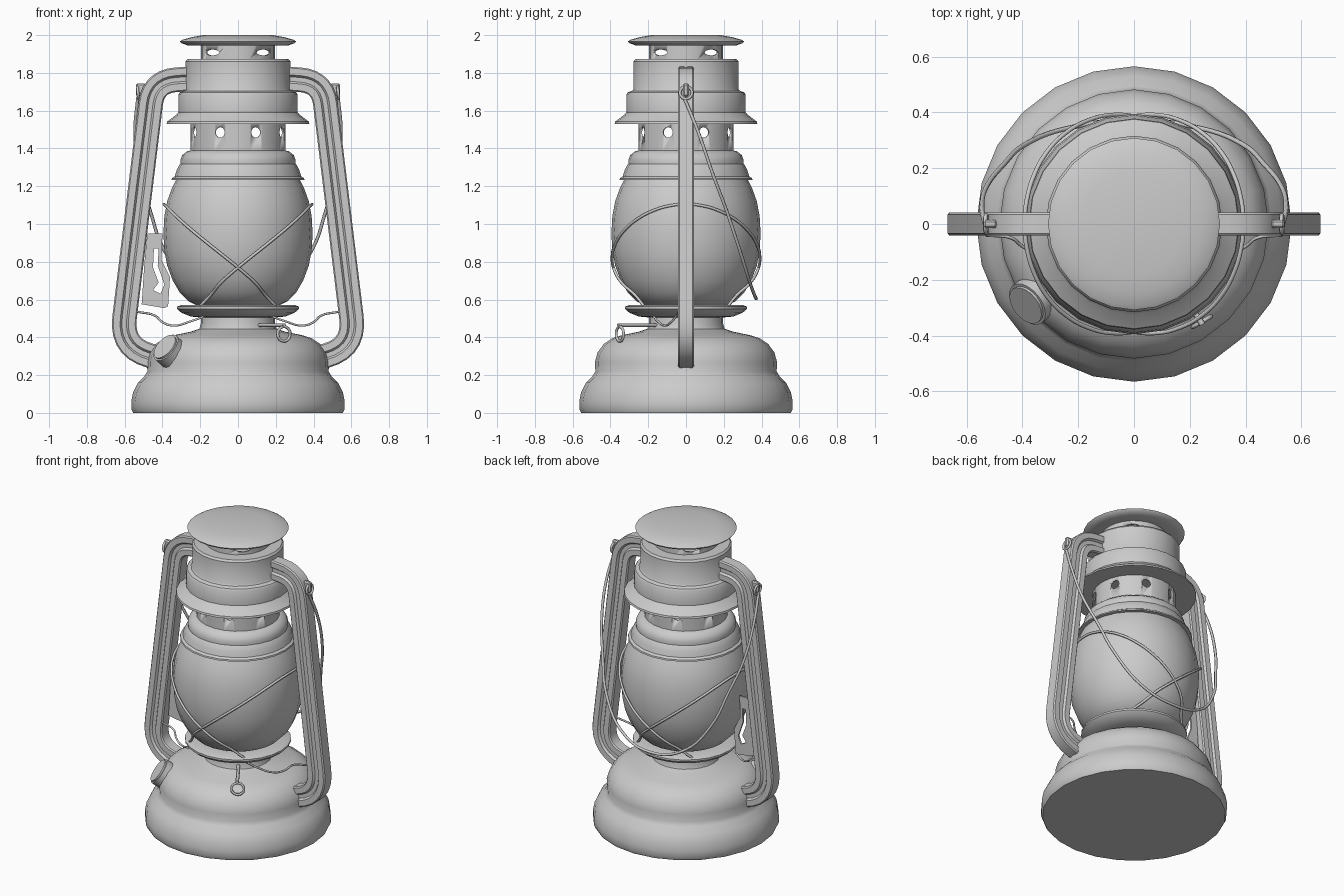
import bpy, bmesh, math
from mathutils import Vector, Matrix

if "Cube" in bpy.data.objects:
    bpy.data.objects.remove(bpy.data.objects["Cube"])

SEG = 24


def activate(ob):
    bpy.ops.object.select_all(action='DESELECT')
    ob.select_set(True)
    bpy.context.view_layer.objects.active = ob


def finish(name, bm, angle=35):
    bmesh.ops.recalc_face_normals(bm, faces=bm.faces)
    me = bpy.data.meshes.new(name)
    bm.to_mesh(me)
    bm.free()
    ob = bpy.data.objects.new(name, me)
    bpy.context.collection.objects.link(ob)
    activate(ob)
    bpy.ops.object.shade_smooth_by_angle(angle=math.radians(angle))
    return ob


def lathe(name, profile, ring=False):
    """Spin (radius, z) points; ring=True joins last to first, else both ends are capped."""
    bm = bmesh.new()
    rows = [[bm.verts.new((r * math.cos(2 * math.pi * i / SEG), r * math.sin(2 * math.pi * i / SEG), z))
             for i in range(SEG)] for r, z in profile]
    pairs = list(zip(rows, rows[1:])) + ([(rows[-1], rows[0])] if ring else [])
    for a, b in pairs:
        for i in range(SEG):
            j = (i + 1) % SEG
            bm.faces.new((a[i], a[j], b[j], b[i]))
    if not ring:
        bm.faces.new(rows[0])
        bm.faces.new(rows[-1])
    return finish(name, bm)


def wire(name, points, radius, cyclic=False):
    cu = bpy.data.curves.new(name, 'CURVE')
    cu.dimensions = '3D'
    cu.bevel_depth, cu.bevel_resolution, cu.resolution_u = radius, 1, 5
    cu.use_fill_caps = True
    sp = cu.splines.new('BEZIER')
    sp.bezier_points.add(len(points) - 1)
    for bp, p in zip(sp.bezier_points, points):
        bp.co = p
        bp.handle_left_type = bp.handle_right_type = 'AUTO'
    sp.use_cyclic_u = cyclic
    ob = bpy.data.objects.new(name, cu)
    bpy.context.collection.objects.link(ob)
    activate(ob)
    bpy.ops.object.convert(target='MESH')
    bpy.ops.object.shade_smooth()
    return ob


def circle(center, normal, radius, n=8):
    q = Vector(normal).to_track_quat('Z', 'Y')
    return [Vector(center) + q @ Vector((radius * math.cos(2 * math.pi * i / n),
                                         radius * math.sin(2 * math.pi * i / n), 0)) for i in range(n)]


def pierce(ob, count, radius, z, hole, stretch):
    """Cut a ring of radial holes through a tube wall."""
    bm = bmesh.new()
    for i in range(count):
        a = 2 * math.pi * (i + .5) / count
        m = (Matrix.Rotation(a, 4, 'Z') @ Matrix.Translation((radius, 0, z)) @
             Matrix.Diagonal((1, stretch, 1, 1)) @ Matrix.Rotation(math.pi / 2, 4, 'Y'))
        bmesh.ops.create_cone(bm, cap_ends=True, segments=12, radius1=hole, radius2=hole, depth=.12, matrix=m)
    cutter = finish("hole_cutter", bm)
    cutter.hide_render = True
    activate(ob)
    mod = ob.modifiers.new("holes", 'BOOLEAN')
    mod.operation, mod.object, mod.solver = 'DIFFERENCE', cutter, 'EXACT'
    bpy.ops.object.modifier_apply(modifier=mod.name)
    bpy.data.objects.remove(cutter)


# Fuel tank base and burner neck
lathe("fuel_tank", [(.555, 0), (.565, .02), (.565, .06), (.555, .11), (.53, .16), (.495, .195), (.48, .22),
                    (.482, .27), (.468, .32), (.435, .365), (.39, .395), (.345, .41), (.25, .43),
                    (.205, .445), (.197, .47), (.197, .52)])
lathe("globe_plate", [(.195, .505), (.25, .51), (.3, .53), (.322, .55), (.322, .562), (.305, .57), (.22, .572)])

# Glass globe
GLOBE = [(.21, .565), (.26, .59), (.31, .64), (.345, .7), (.375, .78), (.39, .86), (.395, .95),
         (.39, 1.04), (.375, 1.12), (.35, 1.19), (.325, 1.24)]
lathe("glass_globe", GLOBE)

# Collar over the globe
lathe("globe_collar", [(.31, 1.232), (.352, 1.232), (.35, 1.242), (.335, 1.252), (.325, 1.285), (.312, 1.31),
                       (.305, 1.318), (.305, 1.34), (.295, 1.365), (.27, 1.385), (.24, 1.392)])

# Pierced vent tubes
vent = lathe("vent_tube", [(.252, 1.38), (.252, 1.545), (.242, 1.545), (.242, 1.38)], ring=True)
pierce(vent, 8, .25, 1.485, .028, 1)
neck = lathe("chimney_neck", [(.197, 1.86), (.197, 1.955), (.187, 1.955), (.187, 1.86)], ring=True)
pierce(neck, 4, .195, 1.908, .016, 3.2)

# Stepped hood and top cap
lathe("hood", [(.25, 1.535), (.378, 1.53), (.375, 1.542), (.325, 1.58), (.316, 1.59), (.316, 1.685),
               (.308, 1.697), (.285, 1.705), (.278, 1.715), (.278, 1.86), (.268, 1.873), (.18, 1.875)])
lathe("top_cap", [(.19, 1.945), (.265, 1.945), (.3, 1.957), (.308, 1.967), (.295, 1.975), (.25, 1.988), (.185, 2.0)])


def rounded(corners, steps=7):
    """Polyline of (x, z, fillet length) with softened corners."""
    out = [Vector(corners[0][:2])]
    for p, c, n in zip(corners, corners[1:], corners[2:]):
        p2, v, n2 = Vector(p[:2]), Vector(c[:2]), Vector(n[:2])
        a, b = v + (p2 - v).normalized() * c[2], v + (n2 - v).normalized() * c[2]
        for i in range(steps + 1):
            t = i / steps
            out.append(a * (1 - t) ** 2 + v * 2 * t * (1 - t) + b * t * t)
    return out + [Vector(corners[-1][:2])]


# Side air tubes: grooved bar swept along a bent path, one per side
half = [(.065, .034), (.058, .042), (.022, .042), (.012, .028), (-.012, .028), (-.022, .042), (-.058, .042), (-.065, .034)]
section = half + [(-u, -v) for u, v in half]
path = rounded([(.24, 1.77, 0), (.448, 1.755, .12), (.62, .345, .16), (.40, .285, 0)])
for side, s in (("left", -1), ("right", 1)):
    bm = bmesh.new()
    rings = []
    for i, p in enumerate(path):
        t = (path[min(i + 1, len(path) - 1)] - path[max(i - 1, 0)]).normalized()
        rings.append([bm.verts.new((s * (p.x - t.y * u), v, p.y + t.x * u)) for u, v in section])
    for a, b in zip(rings, rings[1:]):
        for i in range(len(section)):
            j = (i + 1) % len(section)
            bm.faces.new((a[i], a[j], b[j], b[i]))
    bm.faces.new(rings[0])
    bm.faces.new(rings[-1])
    finish(side + "_air_tube", bm)

    # Handle lug and eye
    bm = bmesh.new()
    bmesh.ops.create_cube(bm, size=1, matrix=Matrix.Translation((s * .515, 0, 1.71)) @
                          Matrix.Diagonal((.05, .03, .07, 1)))
    bmesh.ops.bevel(bm, geom=bm.edges[:], offset=.008, segments=1, affect='EDGES')
    finish(side + "_handle_lug", bm)
    wire(side + "_handle_eye", circle((s * .53, 0, 1.695), (1, 0, .1), .032), .008, True)

    # Lift wire running from burner to tube
    wire(side + "_lift_wire", [(s * .18, -.17, .51), (s * .25, -.15, .485), (s * .34, -.11, .462),
                               (s * .4, -.08, .48), (s * .44, -.05, .515), (s * .53, -.04, .535)], .006)

    # Globe guard wire, high at the side and low at front and back
    pts = []
    for k in range(-10, 11):
        f = k / 10
        z = .565 + .54 * (math.cos(abs(f) * math.pi) * .28 + .72 - .44 * abs(f) ** 2.2)
        r = next((a[0] + (b[0] - a[0]) * (z - a[1]) / (b[1] - a[1])
                  for a, b in zip(GLOBE, GLOBE[1:]) if a[1] <= z <= b[1]), .3)
        ang = f * math.radians(132)
        r = max(r + .014, .3)
        pts.append((s * r * math.cos(ang), r * math.sin(ang), z))
    wire(side + "_guard_wire", pts, .008)

# Carrying bail, folded down to the back
bail = [(.53, -.01, 1.67), (.545, .06, 1.5), (.525, .14, 1.27), (.465, .215, 1.07), (.39, .285, .86), (.23, .345, .67)]
wire("carrying_bail", bail + [(0, .372, .605)] + [(-x, y, z) for x, y, z in reversed(bail)], .009)

# Wick adjuster stem and finger ring
wire("wick_stem", [(.1, -.14, .465), (.175, -.25, .465), (.245, -.36, .465)], .011)
wire("wick_ring", circle((.243, -.35, .418), (.5, -.85, 0), .038), .008, True)

# Filler cap on the tank shoulder
bm = bmesh.new()
axis = Vector((-.64, -.5, .58)).normalized()
bmesh.ops.create_cone(bm, cap_ends=True, segments=20, radius1=.085, radius2=.085, depth=.09,
                      matrix=Matrix.Translation(Vector((-.36, -.27, .325))) @
                      axis.to_track_quat('Z', 'Y').to_matrix().to_4x4())
bmesh.ops.bevel(bm, geom=[e for e in bm.edges if len(e.link_faces) == 2 and e.calc_face_angle() > 1],
                offset=.01, segments=2, affect='EDGES')
finish("filler_cap", bm)

# Slotted lift lever plate beside the left tube
cu = bpy.data.curves.new("lift_lever", 'CURVE')
cu.dimensions, cu.fill_mode, cu.extrude = '2D', 'BOTH', .006
outline = [(-.48, .95), (-.40, .95), (-.405, .81), (-.36, .72), (-.37, .565), (-.39, .555), (-.51, .575), (-.495, .8)]
slot = [(-.445, .87), (-.42, .87), (-.425, .78), (-.39, .68), (-.41, .63), (-.45, .65), (-.42, .69), (-.45, .77)]
for loop in (outline, slot):
    sp = cu.splines.new('POLY')
    sp.points.add(len(loop) - 1)
    for q, (x, z) in zip(sp.points, loop):
        q.co = (x, z, 0, 1)
    sp.use_cyclic_u = True
lever = bpy.data.objects.new("lift_lever", cu)
bpy.context.collection.objects.link(lever)
lever.rotation_euler.x = math.pi / 2
activate(lever)
bpy.ops.object.convert(target='MESH')
